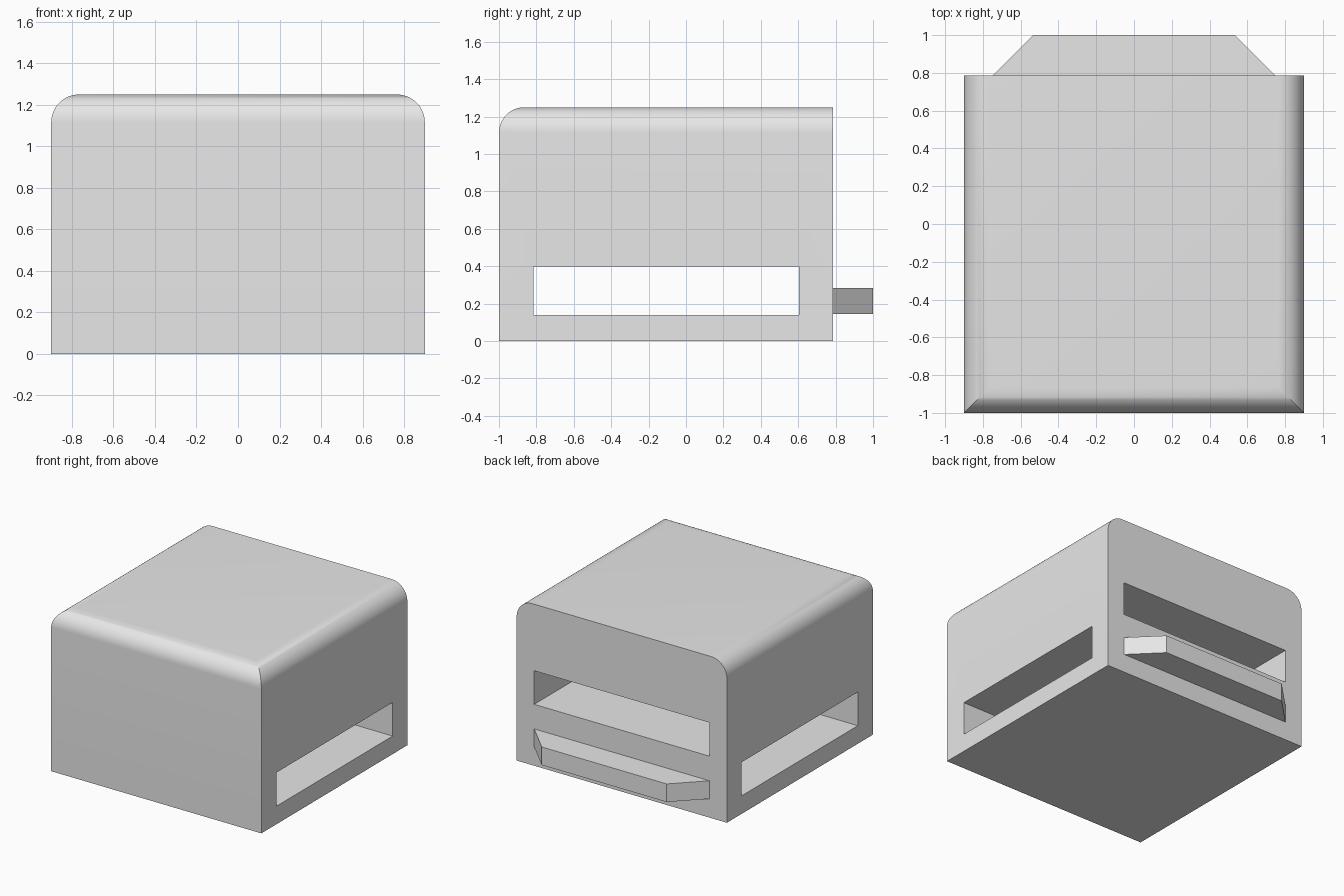
import bpy, bmesh, math

cube = bpy.data.objects.get("Cube")
if cube:
    bpy.data.objects.remove(cube, do_unlink=True)

GREY = (0.8, 0.8, 0.8, 1.0)
BACK = 0.785
grey = bpy.data.materials.new("light_grey")
grey.use_nodes = True
grey.diffuse_color = GREY
grey.node_tree.nodes["Principled BSDF"].inputs["Base Color"].default_value = GREY


def make_prism(name, outline, z0, z1):
    """Extrude an x-y outline from z0 to z1."""
    bm = bmesh.new()
    base = bm.faces.new([bm.verts.new((x, y, z0)) for x, y in outline])
    top = bmesh.ops.extrude_face_region(bm, geom=[base])["geom"]
    bmesh.ops.translate(bm, vec=(0, 0, z1 - z0),
                        verts=[g for g in top if isinstance(g, bmesh.types.BMVert)])
    bmesh.ops.recalc_face_normals(bm, faces=bm.faces)
    mesh = bpy.data.meshes.new(name)
    bm.to_mesh(mesh)
    bm.free()
    mesh.materials.append(grey)
    obj = bpy.data.objects.new(name, mesh)
    bpy.context.collection.objects.link(obj)
    return obj


def rect(x, y0, y1):
    return [(-x, y0), (x, y0), (x, y1), (-x, y1)]


# Housing: rounded front and side top edges, sharp back edge
housing = make_prism("housing", rect(0.9, -1, BACK), 0, 1.25)
bm = bmesh.new()
bm.from_mesh(housing.data)
top_edges = [e for e in bm.edges
             if all(v.co.z > 1 for v in e.verts)
             and not all(v.co.y > 0 for v in e.verts)]
bmesh.ops.bevel(bm, geom=top_edges, offset=0.135, segments=12,
                profile=0.5, affect='EDGES')
bm.to_mesh(housing.data)
bm.free()

# Side slot passes right through; back slot is a closed pocket
cutters = [make_prism("side_slot_cutter", rect(1.2, -0.815, 0.605), 0.14, 0.40),
           make_prism("back_slot_cutter", rect(0.75, -0.815, 1.1), 0.475, 0.735)]
bpy.context.view_layer.objects.active = housing
for cutter in cutters:
    cutter.hide_render = True
    mod = housing.modifiers.new(cutter.name, 'BOOLEAN')
    mod.operation = 'DIFFERENCE'
    mod.solver = 'EXACT'
    mod.object = cutter
    bpy.ops.object.modifier_apply(modifier=mod.name)
for cutter in cutters:
    bpy.data.objects.remove(cutter, do_unlink=True)

bpy.ops.object.select_all(action='DESELECT')
housing.select_set(True)
bpy.ops.object.shade_smooth_by_angle(angle=math.radians(30))

# Tapered tray below the back slot
make_prism("output_tray", [(-0.75, BACK), (0.75, BACK), (0.535, 1), (-0.535, 1)],
           0.145, 0.285)
